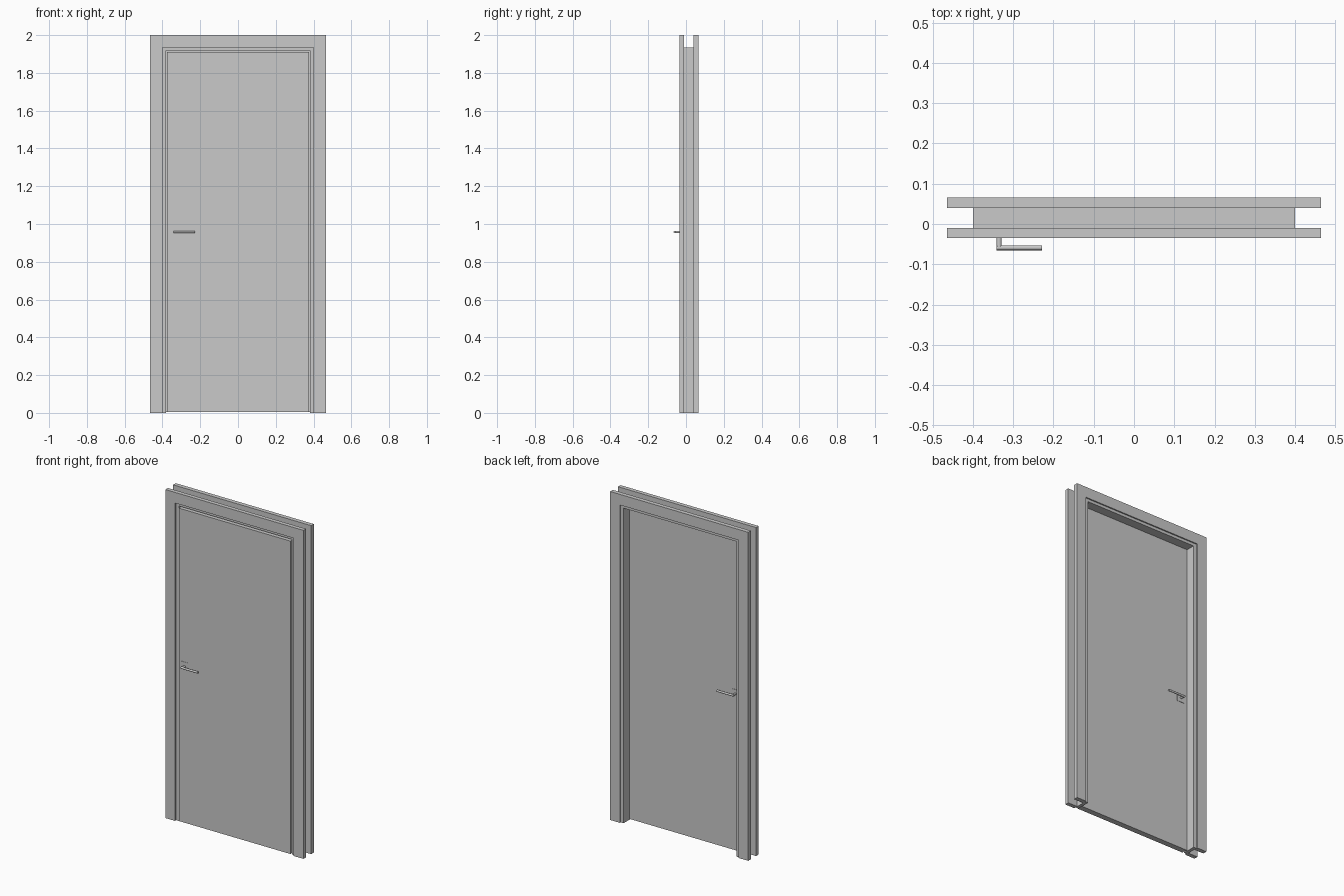
import bpy
import bmesh
from math import pi
from mathutils import Matrix, Vector

cube = bpy.data.objects.get("Cube")
if cube:
    bpy.data.objects.remove(cube, do_unlink=True)

grey = bpy.data.materials.new("light grey")
grey.use_nodes = True
colour = (0.59, 0.59, 0.59, 1)
grey.diffuse_color = colour
grey.node_tree.nodes["Principled BSDF"].inputs["Base Color"].default_value = colour


def finish(name, bm):
    bmesh.ops.recalc_face_normals(bm, faces=bm.faces)
    mesh = bpy.data.meshes.new(name)
    bm.to_mesh(mesh)
    bm.free()
    mesh.materials.append(grey)
    obj = bpy.data.objects.new(name, mesh)
    bpy.context.collection.objects.link(obj)
    return obj


def extrude_outline(name, outline, y0, y1):
    """Extrude an x-z outline from y0 to y1."""
    bm = bmesh.new()
    face = bm.faces.new([bm.verts.new((x, y0, z)) for x, z in outline])
    moved = bmesh.ops.extrude_face_region(bm, geom=[face])["geom"]
    bmesh.ops.translate(bm, vec=(0, y1 - y0, 0),
                        verts=[v for v in moved if isinstance(v, bmesh.types.BMVert)])
    return finish(name, bm)


def portal(name, outer, top, inner, inner_top, y0, y1):
    """Two legs and a header as one upside-down U."""
    outline = [(-outer, 0), (-outer, top), (outer, top), (outer, 0),
               (inner, 0), (inner, inner_top), (-inner, inner_top), (-inner, 0)]
    return extrude_outline(name, outline, y0, y1)


def panel(name, x0, x1, z0, z1, y0, y1):
    return extrude_outline(name, [(x0, z0), (x1, z0), (x1, z1), (x0, z1)], y0, y1)


def cylinder(name, start, end, radius, sides=16):
    start, end = Vector(start), Vector(end)
    axis = end - start
    bm = bmesh.new()
    place = Matrix.Translation((start + end) / 2) @ axis.to_track_quat("Z", "Y").to_matrix().to_4x4()
    bmesh.ops.create_cone(bm, cap_ends=True, segments=sides, radius1=radius,
                          radius2=radius, depth=axis.length, matrix=place)
    for face in bm.faces:
        face.smooth = len(face.verts) == 4
    for edge in bm.edges:
        edge.smooth = edge.calc_face_angle(0) < pi / 6
    return finish(name, bm)


# Casings on both wall sides, and the jamb joining them
portal("front_casing", 0.465, 2.0, 0.40, 1.935, -0.035, -0.01)
portal("back_casing", 0.465, 2.0, 0.40, 1.935, 0.04, 0.066)
portal("jamb", 0.40, 1.935, 0.38, 1.918, -0.024, 0.058)

# Door leaf, with a rebated edge that closes the gap to the jamb
leaf_front, leaf_middle, leaf_back = -0.033, -0.006, 0.002
panel("door_leaf", -0.376, 0.376, 0.005, 1.91, leaf_front, leaf_middle)
panel("door_leaf_rebate", -0.38, 0.38, 0.005, 1.918, leaf_middle, leaf_back)

# Lever handles with square roses on both faces
pivot, tip, height, radius, rose = -0.335, -0.228, 0.958, 0.0062, 0.026
for side, face_y, out in (("front", leaf_front, -1), ("back", leaf_back, 1)):
    bar_y = face_y + out * 0.026
    panel(side + "_rose", pivot - rose, pivot + rose, height - rose, height + rose,
          face_y, face_y + out * 0.002)
    cylinder(side + "_handle_neck", (pivot, face_y, height), (pivot, bar_y, height), radius)
    cylinder(side + "_handle_lever", (pivot - radius, bar_y, height), (tip, bar_y, height), radius)
